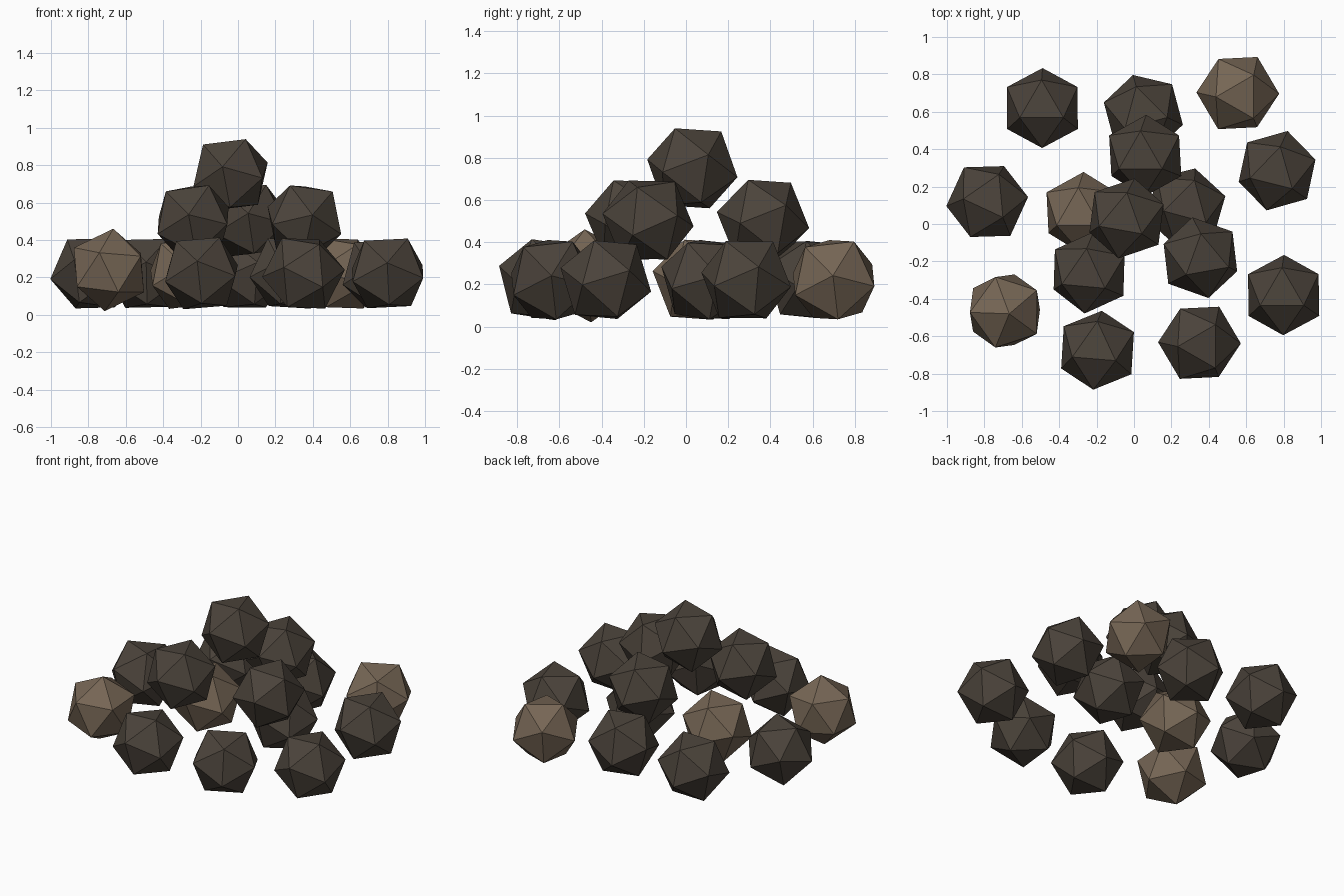
import bpy, bmesh, math, random
from mathutils import Vector, Matrix

if "Cube" in bpy.data.objects:
    bpy.data.objects.remove(bpy.data.objects["Cube"])

random.seed(4)
R = 0.222


def material(name, rgb):
    m = bpy.data.materials.new(name)
    m.diffuse_color = (*rgb, 1)
    m.use_nodes = True
    m.node_tree.nodes["Principled BSDF"].inputs["Base Color"].default_value = m.diffuse_color
    return m


DARK = material("dark_stone", (0.070, 0.056, 0.043))
LIGHT = material("light_stone", (0.18, 0.132, 0.09))


def stone(name, x, y, z, yaw, mat=DARK, point_up=False):
    """Twenty-sided stone; a face points up unless point_up, outline corner at yaw."""
    bm = bmesh.new()
    bmesh.ops.create_icosphere(bm, subdivisions=1, radius=R)
    bm.normal_update()
    bm.faces.ensure_lookup_table()
    if not point_up:
        q = bm.faces[0].normal.rotation_difference(Vector((0, 0, 1)))
        bmesh.ops.transform(bm, matrix=q.to_matrix().to_4x4(), verts=bm.verts)
    # turn so an outline corner sits at the wanted angle
    v = max(bm.verts, key=lambda p: p.co.xy.length).co
    turn = math.radians(yaw) - math.atan2(v.y, v.x)
    tilt = Matrix.Rotation(math.radians(random.uniform(4, 9)), 4,
                           Vector((random.uniform(-1, 1), random.uniform(-1, 1), 0)))
    bmesh.ops.transform(bm, matrix=tilt @ Matrix.Rotation(turn, 4, 'Z'), verts=bm.verts)
    me = bpy.data.meshes.new(name)
    bm.to_mesh(me)
    bm.free()
    me.materials.append(mat)
    ob = bpy.data.objects.new(name, me)
    # ground stones rest just on the floor
    low = min(p.co.z for p in me.vertices)
    if z is None:
        z = max(0.222, -low + 0.02)
    ob.location = (x, y, z)
    bpy.context.collection.objects.link(ob)


# outer ring lying on the ground
ring = [(-0.49, 0.62, 30, DARK), (0.05, 0.59, 45, DARK), (0.555, 0.70, 0, LIGHT),
        (0.765, 0.285, 16, DARK), (0.80, -0.38, 30, DARK), (0.35, -0.635, 0, DARK),
        (-0.195, -0.675, 25, DARK), (-0.69, -0.465, 0, LIGHT), (-0.785, 0.12, 5, DARK)]
for i, (x, y, a, m) in enumerate(ring):
    stone(f"ring_stone_{i + 1}", x, y, None, a, m, point_up=(i == 7))

# inner stones on the ground
stone("inner_stone_left", -0.275, 0.06, None, 30, LIGHT)
stone("inner_stone_right", 0.275, 0.09, None, 15)

# second layer
for i, (x, y, a) in enumerate([(-0.24, -0.26, 25), (0.355, -0.18, 40), (0.06, 0.365, 30)]):
    stone(f"second_layer_stone_{i + 1}", x, y, 0.505, a)

# top of the pile
stone("top_stone", -0.04, 0.03, 0.75, 20)
